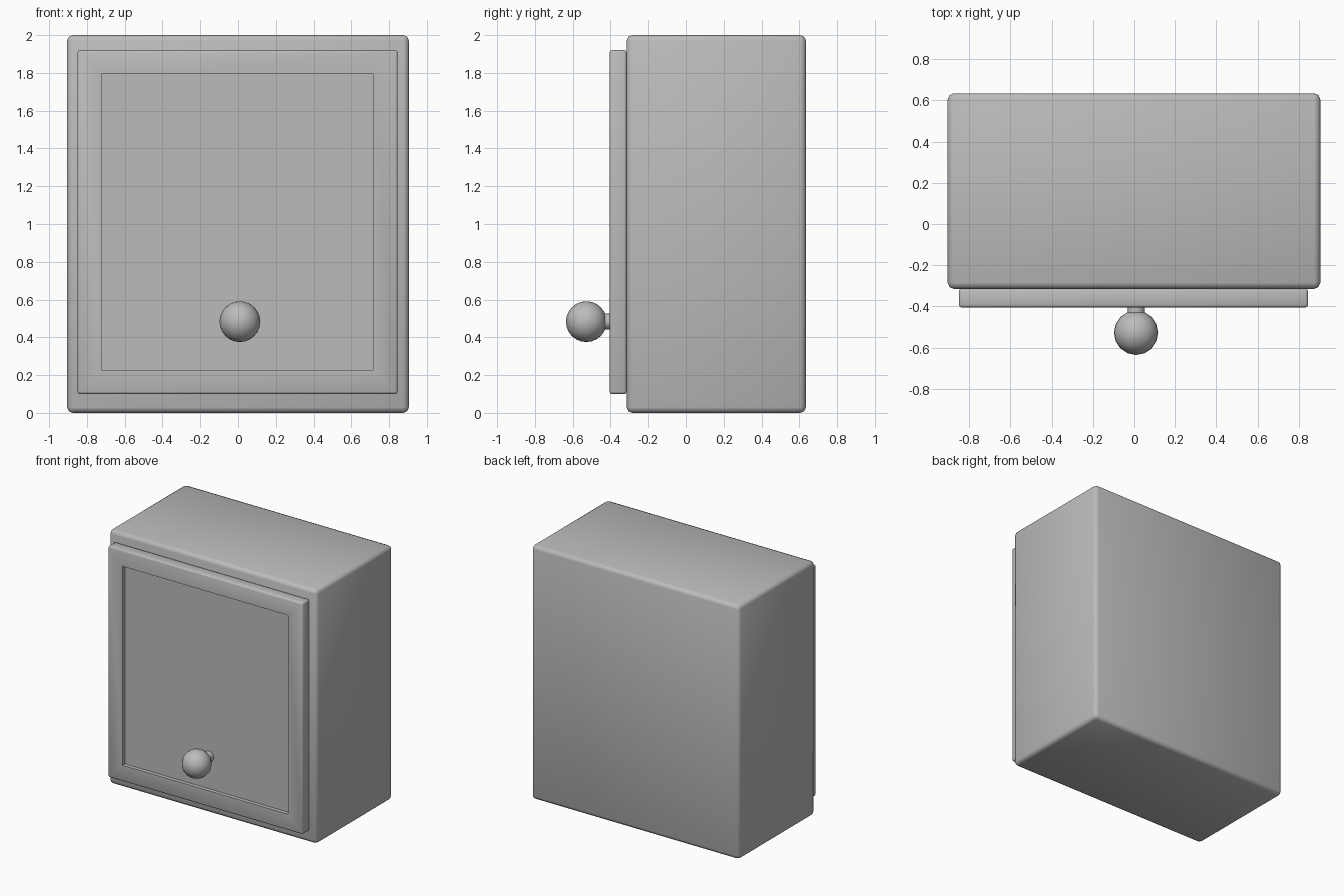
import bpy
import bmesh
import math
from mathutils import Vector

if "Cube" in bpy.data.objects:
    bpy.data.objects.remove(bpy.data.objects["Cube"], do_unlink=True)

# One plain grey for the whole cabinet
GREY = (0.5, 0.5, 0.5, 1)
grey = bpy.data.materials.new("plain_grey")
grey.use_nodes = True
grey.diffuse_color = GREY
grey.node_tree.nodes["Principled BSDF"].inputs["Base Color"].default_value = GREY


def finish(name, bm, angle=50):
    mesh = bpy.data.meshes.new(name)
    bmesh.ops.recalc_face_normals(bm, faces=bm.faces)
    bm.to_mesh(mesh)
    bm.free()
    obj = bpy.data.objects.new(name, mesh)
    bpy.context.collection.objects.link(obj)
    mesh.materials.append(grey)
    bpy.ops.object.select_all(action="DESELECT")
    obj.select_set(True)
    bpy.context.view_layer.objects.active = obj
    bpy.ops.object.shade_smooth_by_angle(angle=math.radians(angle))
    return obj


def box(low, high):
    bm = bmesh.new()
    bmesh.ops.create_cube(bm, size=1)
    low, high = Vector(low), Vector(high)
    for v in bm.verts:
        v.co = (low + high) / 2 + v.co * (high - low)
    return bm


def bevel(bm, edges, width, segments):
    bmesh.ops.bevel(bm, geom=edges, offset=width, segments=segments,
                    profile=0.5, affect="EDGES")


# Cabinet body with softened edges
bm = box((-0.905, -0.315, 0), (0.905, 0.635, 2))
bevel(bm, bm.edges[:], 0.03, 2)
finish("cabinet_body", bm)

# Door with softened rim and a shallow sunken panel
bm = box((-0.85, -0.405, 0.10), (0.845, -0.315, 1.92))
bevel(bm, bm.edges[:], 0.012, 2)
front = min(bm.faces, key=lambda f: f.calc_center_median().y)
bmesh.ops.inset_region(bm, faces=[front], thickness=0.115, use_even_offset=True)
panel = bmesh.ops.extrude_face_region(bm, geom=[front])["geom"]
bmesh.ops.delete(bm, geom=[front], context="FACES_ONLY")
bmesh.ops.translate(bm, vec=(0, 0.03, 0),
                    verts=[v for v in panel if isinstance(v, bmesh.types.BMVert)])
finish("door", bm)

# Round knob
bm = bmesh.new()
bmesh.ops.create_uvsphere(bm, u_segments=16, v_segments=12, radius=0.108)
bmesh.ops.translate(bm, vec=(0.01, -0.528, 0.483), verts=bm.verts)
finish("knob", bm)

# Knob stem, running from the sunken panel into the knob
bm = bmesh.new()
bmesh.ops.create_cone(bm, cap_ends=True, segments=16, radius1=0.042,
                      radius2=0.042, depth=0.13)
for v in bm.verts:
    x, y, z = v.co
    v.co = (x + 0.01, z - 0.435, y + 0.483)
finish("knob_stem", bm)
